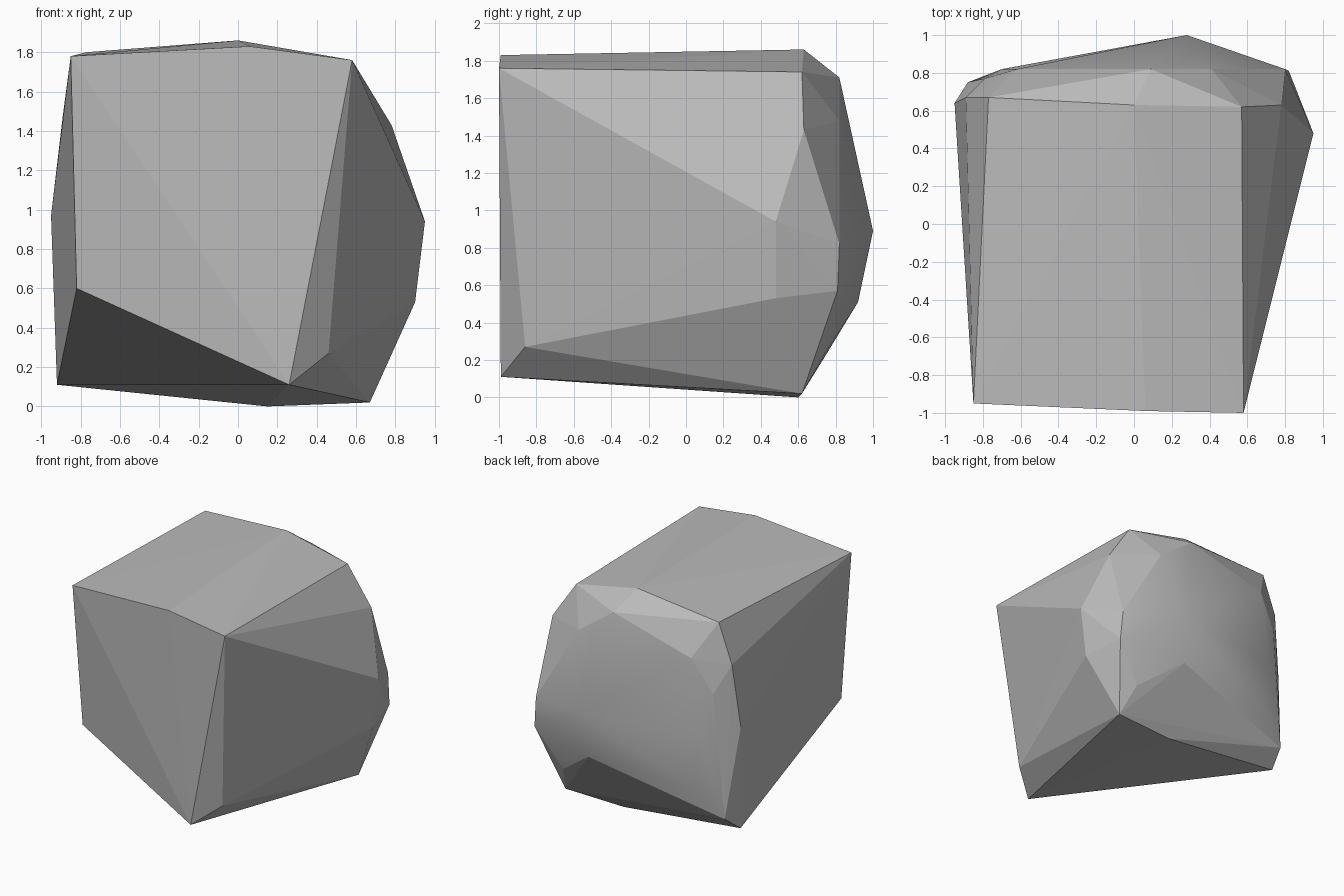
import bpy
import bmesh

default_cube = bpy.data.objects.get("Cube")
if default_cube:
    bpy.data.objects.remove(default_cube, do_unlink=True)

# Corner points of the chipped boulder, grouped by the region they bound
front_rim = [(-.85, -.95, 1.78), (.06, -.99, 1.83), (.58, -1, 1.76),
             (.46, -.86, .27), (.26, -.99, .11), (-.82, -.86, .6)]
top_ridge = [(-.77, .67, 1.8), (0, .63, 1.86), (.57, .62, 1.74)]
left_ridge = [(.78, .63, 1.43), (.95, .48, .94), (.9, .48, .53)]
right_ridge = [(-.89, .67, 1.48), (-.95, .64, .97), (-.92, .62, .59)]
base_ridge = [(.67, .62, .02), (.15, .6, 0), (-.92, .6, .11)]
back_rim = [(-.62, .82, 1.52), (.09, .82, 1.71), (.41, .82, 1.48),
            (.8, .82, .82), (.82, .81, .57), (.6, .75, .25),
            (0, .74, .26), (-.88, .75, .23), (-.68, .82, .44),
            (-.7, .82, .9), (-.79, .77, 1.25)]
back_dome = [(.28, 1, .89), (.25, .92, .51)]


def make_material(name, colour):
    material = bpy.data.materials.new(name)
    material.use_nodes = True
    material.diffuse_color = colour
    shader = material.node_tree.nodes["Principled BSDF"]
    shader.inputs["Base Color"].default_value = colour
    return material


def build_hull(name, corner_groups, material):
    """Wrap a tight skin of flat facets around the corner points."""
    bm = bmesh.new()
    for group in corner_groups:
        for corner in group:
            bm.verts.new(corner)
    hull = bmesh.ops.convex_hull(bm, input=bm.verts[:])
    leftovers = set(hull["geom_interior"]) | set(hull["geom_unused"])
    loose = [item for item in leftovers if isinstance(item, bmesh.types.BMVert)]
    bmesh.ops.delete(bm, geom=loose, context="VERTS")
    bmesh.ops.recalc_face_normals(bm, faces=bm.faces[:])

    # The worn back dome is rounded, every other facet stays flat
    for face in bm.faces:
        face.smooth = all(vert.co.y > .73 for vert in face.verts)

    mesh = bpy.data.meshes.new(name)
    bm.to_mesh(mesh)
    bm.free()
    mesh.materials.append(material)
    boulder = bpy.data.objects.new(name, mesh)
    bpy.context.collection.objects.link(boulder)
    return boulder


stone_grey = make_material("stone grey", (.5, .5, .5, 1))
build_hull("boulder", [front_rim, top_ridge, left_ridge, right_ridge,
                       base_ridge, back_rim, back_dome], stone_grey)
